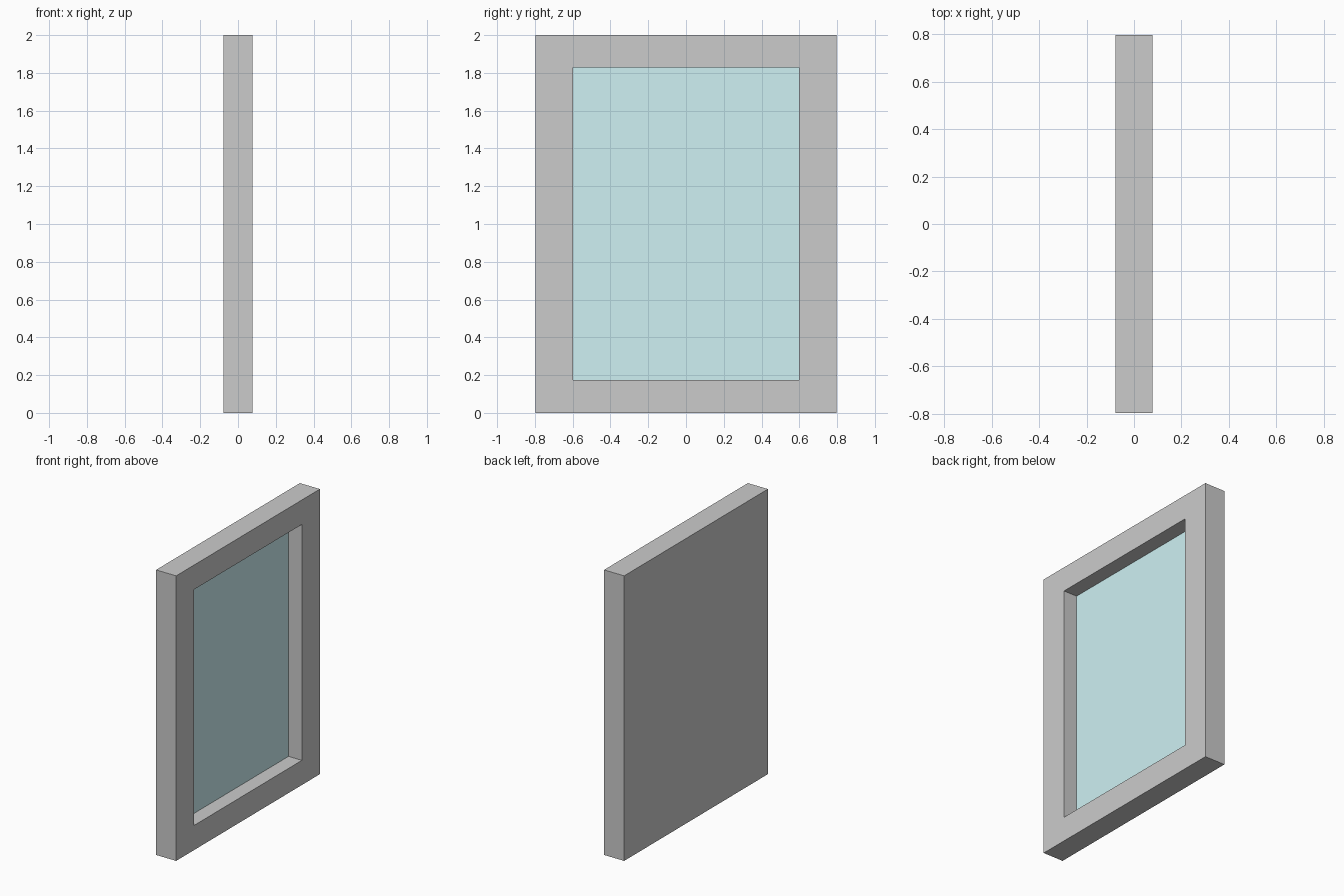
import bpy, bmesh
from mathutils import Matrix, Vector

if "Cube" in bpy.data.objects:
    bpy.data.objects.remove(bpy.data.objects["Cube"])

THICK, WIDTH, HEIGHT = 0.156, 1.594, 2.0
OPEN_Y, OPEN_Z0, OPEN_Z1 = 0.597, 0.173, 1.828
DEPTH = THICK * 2 / 3


def material(name, color):
    mat = bpy.data.materials.new(name)
    mat.diffuse_color = color
    mat.use_nodes = True
    mat.node_tree.nodes["Principled BSDF"].inputs["Base Color"].default_value = mat.diffuse_color
    return mat


# Solid slab standing on the ground
bm = bmesh.new()
bmesh.ops.create_cube(bm, size=1, matrix=Matrix.Translation((0, 0, HEIGHT / 2))
                      @ Matrix.Diagonal((THICK, WIDTH, HEIGHT, 1)))

# Frame border on the +x side
pane = max(bm.faces, key=lambda f: f.calc_center_median().x)
bmesh.ops.inset_region(bm, faces=[pane], thickness=0.17)
for v in pane.verts:
    v.co.y = OPEN_Y if v.co.y > 0 else -OPEN_Y
    v.co.z = OPEN_Z1 if v.co.z > HEIGHT / 2 else OPEN_Z0

# Recess with the glass at its bottom
pane = bmesh.ops.extrude_discrete_faces(bm, faces=[pane])["faces"][0]
bmesh.ops.translate(bm, verts=pane.verts[:], vec=Vector((-DEPTH, 0, 0)))
pane.material_index = 1
bmesh.ops.recalc_face_normals(bm, faces=bm.faces[:])

mesh = bpy.data.meshes.new("window_frame")
bm.to_mesh(mesh)
bm.free()
mesh.materials.append(material("frame_grey", (0.8, 0.8, 0.8, 1)))
mesh.materials.append(material("pane_teal", (0.62, 0.88, 0.90, 1)))
bpy.context.collection.objects.link(bpy.data.objects.new("window_frame", mesh))
